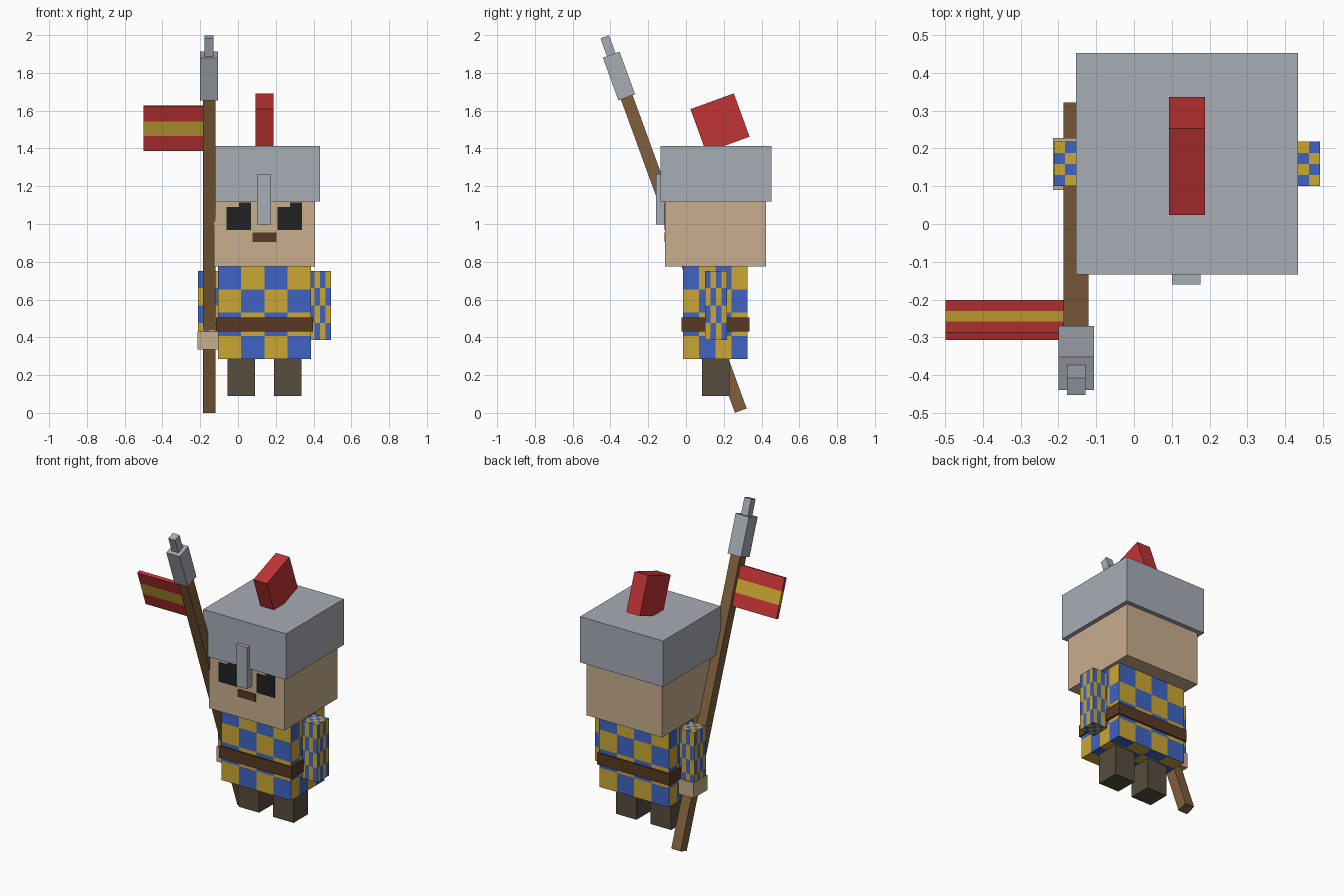
import bpy, bmesh, math
from mathutils import Matrix, Vector

if "Cube" in bpy.data.objects:
    bpy.data.objects.remove(bpy.data.objects["Cube"], do_unlink=True)


def material(name, rgb):
    """Flat material from an 8-bit sRGB colour."""
    lin = [((c / 255 + 0.055) / 1.055) ** 2.4 for c in rgb]
    m = bpy.data.materials.new(name)
    m.use_nodes = True
    m.diffuse_color = (*lin, 1)
    bsdf = next(n for n in m.node_tree.nodes if n.type == 'BSDF_PRINCIPLED')
    bsdf.inputs["Base Color"].default_value = (*lin, 1)
    return m


METAL = material("steel_grey", (167, 172, 181))
RED = material("red", (193, 52, 53))
SKIN = material("skin", (200, 173, 141))
GOLD = material("gold", (203, 167, 52))
BLUE = material("blue", (62, 100, 194))
WOOD = material("spear_wood", (128, 95, 59))
TROUSER = material("dark_trousers", (88, 77, 62))
LEATHER = material("brown_leather", (88, 58, 35))
BLACK = material("eye_black", (34, 34, 35))

MID = 0.14      # centre line of the figure
TILT = Matrix.Rotation(math.radians(20), 4, 'X')


def box(name, mats, x, y, z, cells=(1, 1, 1), paint=None, place=None):
    """Box between ranges, cut into cells and painted per face by a rule."""
    lo = Vector((x[0], y[0], z[0]))
    size = Vector((x[1], y[1], z[1])) - lo
    bm = bmesh.new()
    bmesh.ops.create_cube(bm, size=1)
    for v in bm.verts:
        v.co += Vector((0.5, 0.5, 0.5))
    for axis, count in enumerate(cells):
        normal = Vector([float(a == axis) for a in range(3)])
        for i in range(1, count):
            bmesh.ops.bisect_plane(bm, geom=bm.verts[:] + bm.edges[:] + bm.faces[:],
                                   plane_co=normal * i / count, plane_no=normal)
    bm.normal_update()
    if paint:
        for f in bm.faces:
            c = f.calc_center_median()
            f.material_index = paint([math.floor(c[a] * cells[a]) for a in range(3)], f.normal)
    for v in bm.verts:
        v.co = lo + Vector([v.co[a] * size[a] for a in range(3)])
    mesh = bpy.data.meshes.new(name)
    bm.to_mesh(mesh)
    bm.free()
    for m in mats:
        mesh.materials.append(m)
    ob = bpy.data.objects.new(name, mesh)
    if place:
        ob.matrix_world = place
    bpy.context.collection.objects.link(ob)
    return ob


def checker(cell, n):
    """Checks that alternate around every corner; 0 is blue, 1 is gold."""
    i, j, k = cell
    if abs(n.z) > 0.5:
        return (i + j) % 2
    u = i if abs(n.y) > 0.5 else j
    flip = n.x < -0.5 or n.y > 0.5
    return (u + k + 1 + flip) % 2


def mirrored(x):
    return (2 * MID - x[1], 2 * MID - x[0])


# Tunic, belt
CLOTH = [BLUE, GOLD]
box("tunic", CLOTH, (-0.106, 0.386), (-0.015, 0.325), (0.285, 0.776), (4, 4, 4), checker)
box("belt", [LEATHER], (-0.116, 0.396), (-0.025, 0.335), (0.43, 0.505))

# Limbs
arm_x, leg_x = (0.375, 0.492), (0.19, 0.335)
for side, ax, lx in (("left", arm_x, leg_x), ("right", mirrored(arm_x), mirrored(leg_x))):
    box(side + "_arm", CLOTH, ax, (0.10, 0.218), (0.385, 0.752), (4, 4, 4), checker)
    box(side + "_leg", [TROUSER], lx, (0.085, 0.23), (0.09, 0.29))
box("right_hand", [SKIN], (-0.214, -0.093), (0.09, 0.228), (0.335, 0.432))

# Head and face plates
box("head", [SKIN], (-0.127, 0.407), (-0.11, 0.424), (0.776, 1.2))
face_y = (-0.114, -0.108)
for side, ex in (("right", -0.06), ("left", 0.21)):
    box(side + "_eye", [BLACK], (ex, ex + 0.13), face_y, (0.967, 1.09))
    box(side + "_eye_top", [BLACK], (ex + 0.065, ex + 0.13), face_y, (1.09, 1.115))
box("mouth", [LEATHER], (MID - 0.063, MID + 0.063), face_y, (0.905, 0.955))

# Helmet with nose guard and tilted crest
box("helmet", [METAL], (-0.153, 0.434), (-0.134, 0.452), (1.118, 1.412))
box("nose_guard", [METAL], (0.10, 0.176), (-0.16, -0.11), (0.998, 1.265))
box("crest", [RED], (0.092, 0.188), (-0.122, 0.122), (-0.122, 0.122),
    place=Matrix.Translation((0, 0.18, 1.535)) @ TILT)

# Spear, built upright from its foot and then leaned forward
lean = Matrix.Translation((-0.153, 0.29, 0.012)) @ TILT


def shaft(name, mat, half, z):
    box(name, [mat], (-half, half), (-half, half), z, place=lean)


shaft("spear_shaft", WOOD, 0.033, (0, 1.77))
shaft("spear_head", METAL, 0.047, (1.765, 2.005))
shaft("spear_tip", METAL, 0.024, (2.005, 2.106))

# Three-striped flag
box("flag", [RED, GOLD], (-0.346, -0.03), (-0.011, 0.011), (1.468, 1.716), (1, 1, 3),
    lambda cell, n: int(cell[2] == 1 and abs(n.z) < 0.5), lean)
